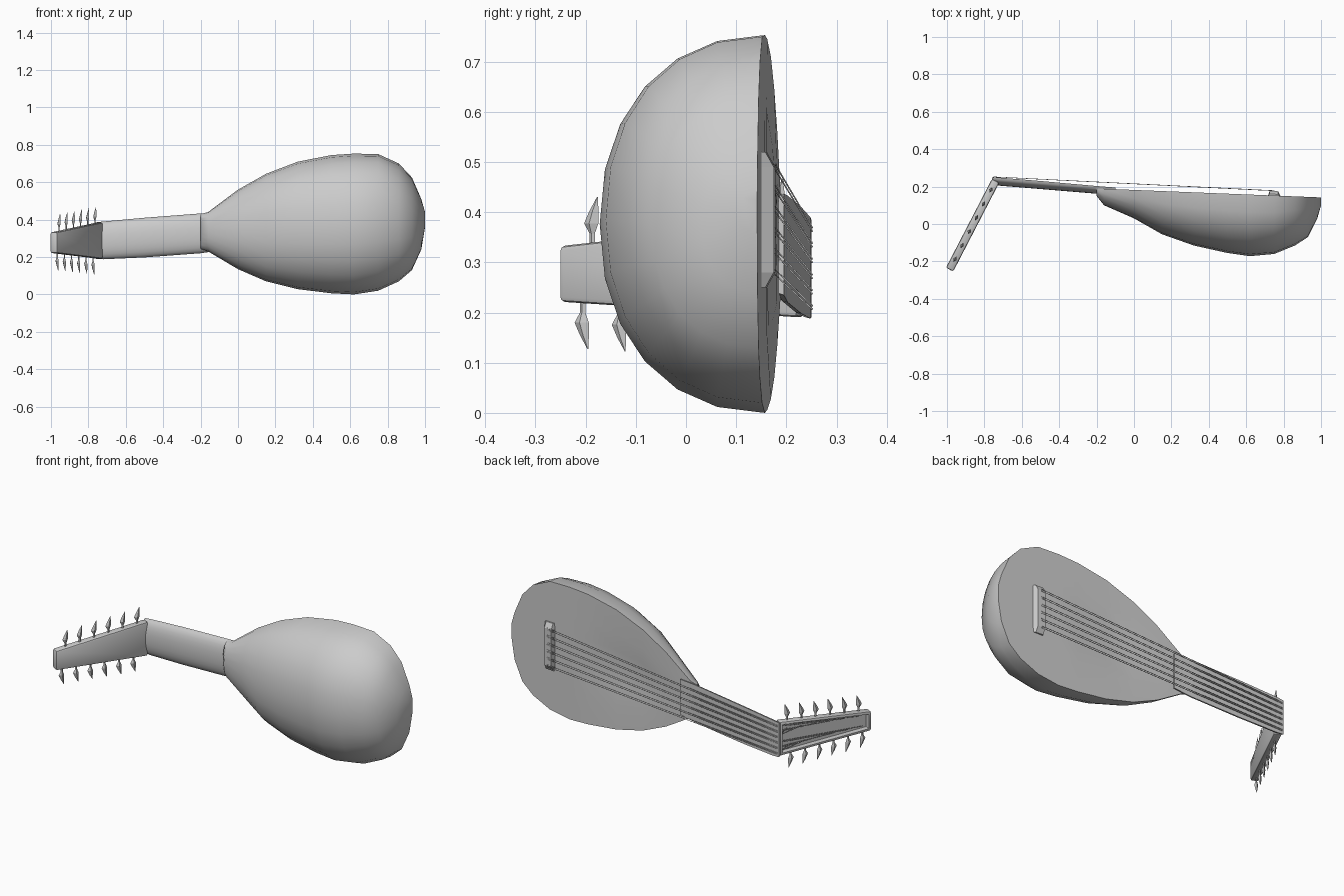
import bpy, bmesh, math
from mathutils import Vector

cube = bpy.data.objects.get("Cube")
if cube:
    bpy.data.objects.remove(cube, do_unlink=True)

GREY = (0.6, 0.6, 0.6, 1)
mat = bpy.data.materials.new("plain grey")
mat.use_nodes = True
mat.diffuse_color = GREY
mat.node_tree.nodes["Principled BSDF"].inputs["Base Color"].default_value = GREY


def add_object(name, data, angle=None):
    ob = bpy.data.objects.new(name, data)
    bpy.context.collection.objects.link(ob)
    data.materials.append(mat)
    if angle:
        bpy.ops.object.select_all(action="DESELECT")
        ob.select_set(True)
        bpy.context.view_layer.objects.active = ob
        bpy.ops.object.shade_smooth_by_angle(angle=math.radians(angle))
    return ob


def finish(name, bm, angle=None):
    bmesh.ops.recalc_face_normals(bm, faces=bm.faces)
    me = bpy.data.meshes.new(name)
    bm.to_mesh(me)
    bm.free()
    return add_object(name, me, angle)


def skin(name, rings, angle=None):
    """Join closed rings of points into a capped solid."""
    bm = bmesh.new()
    loops = [[bm.verts.new(p) for p in ring] for ring in rings]
    n = len(loops[0])
    for a, b in zip(loops, loops[1:]):
        for i in range(n):
            j = (i + 1) % n
            bm.faces.new((a[i], a[j], b[j], b[i]))
    bm.faces.new(loops[0])
    bm.faces.new(loops[-1])
    return finish(name, bm, angle)


def half_round(x, low, high, front, back, dent=0.0, segments=12):
    """Rounded towards the front, nearly flat at the back."""
    mid, half = (low + high) / 2, (high - low) / 2
    ring = []
    for i in range(segments + 1):
        a = math.pi * i / segments
        c = math.cos(a)
        z = mid + half * math.copysign(abs(c) ** 0.92, c)
        ring.append((x, back - (back - front) * max(math.sin(a), 0) ** 0.92, z))
    for t in (-0.6, -0.3, 0, 0.3, 0.6):
        ring.append((x, back - dent * (1 - abs(t)) ** 2, mid + half * t))
    return ring


# Pear-shaped bowl with a soundboard that sinks a little at the sound hole
bowl = [(-.2, .24, .43, .15), (-.16, .23, .44, .1), (0, .135, .56, .03),
        (.15, .07, .645, -.055), (.32, .028, .71, -.115), (.5, .006, .745, -.155),
        (.62, .0, .753, -.172), (.75, .02, .75, -.16), (.86, .07, .7, -.115),
        (.93, .13, .625, -.07), (.98, .24, .51, .03), (1, .36, .44, .1)]
rings = []
for x, low, high, front in bowl:
    dent = 0.03 * math.exp(-((x - 0.24) / 0.15) ** 2)
    rings.append(half_round(x, low, high, front, 0.19 - 0.04 * (x + 0.2), dent))
skin("body", rings, 50)

# Neck with flat fingerboard
neck = [(-.76, .19, .385, .215, .25), (-.72, .188, .39, .205, .248),
        (-.5, .198, .41, .187, .23), (-.2, .22, .433, .162, .203),
        (-.1, .235, .437, .16, .195)]
skin("neck", [half_round(*row) for row in neck], 45)

# Bent-back pegbox: a tapered tray whose opening faces away from the bend
start = Vector((-0.74, 0.231, 0))
along = Vector((-0.46, -0.888, 0)).normalized()
out = Vector((along.y, -along.x, 0))
LENGTH, THICK = 0.535, 0.022


def head_point(t, side, height):
    """t runs from nut to tip, side from -1 to 1 across the width."""
    half = 0.0975 - 0.042 * t
    return start + along * LENGTH * t + out * height + Vector((0, 0, 0.288 - 0.011 * t + side * half))


bm = bmesh.new()
grid = {}
for t in (0, 1):
    for s in (-1, 1):
        for h in (-1, 1):
            grid[t, s, h] = bm.verts.new(head_point(t, s, h * THICK))


def quad(*keys):
    return bm.faces.new([grid[k] for k in keys])


opening = quad((0, -1, 1), (1, -1, 1), (1, 1, 1), (0, 1, 1))
quad((0, -1, -1), (1, -1, -1), (1, 1, -1), (0, 1, -1))
for s in (-1, 1):
    quad((0, s, -1), (1, s, -1), (1, s, 1), (0, s, 1))
for t in (0, 1):
    quad((t, -1, -1), (t, 1, -1), (t, 1, 1), (t, -1, 1))
bmesh.ops.recalc_face_normals(bm, faces=bm.faces)
rim = [e for e in bm.edges]
bmesh.ops.inset_region(bm, faces=[opening], thickness=0.022)
for v in opening.verts:
    v.select = True
floor = bmesh.ops.extrude_discrete_faces(bm, faces=[opening])["faces"][0]
floor_edges = list(floor.edges)
bmesh.ops.translate(bm, verts=list(floor.verts), vec=-out * 0.03)
bmesh.ops.bevel(bm, geom=[e for e in rim if e.is_valid], offset=0.01,
                segments=2, profile=0.5, affect="EDGES")
finish("pegbox", bm, 40)

# Leaf-shaped tuning pegs along both edges of the pegbox
PEGS = 6
peg_roots = []
for side, label in ((1, "upper"), (-1, "lower")):
    up = Vector((0, 0, side))
    for i in range(PEGS):
        t = 0.1 + 0.78 * i / (PEGS - 1) + (0.04 if side < 0 else 0)
        root = head_point(t, side * 0.9, 0)
        peg_roots.append(head_point(t, side * 0.5, 0))
        rings = []
        for reach, wide, lean in ((0, .006, 0), (.025, .006, 0), (.045, .016, .002),
                                  (.07, .010, -.004), (.098, .001, -.012)):
            c = root + up * reach + along * lean
            rings.append([c + along * wide, c + out * wide * 0.6,
                          c - along * wide, c - out * wide * 0.6])
        skin(f"{label}_peg_{i + 1}", rings)

# Bridge glued to the soundboard
rings = []
for z, grow in ((0.25, 0.4), (0.28, 1), (0.49, 1), (0.52, 0.4)):
    top = 0.15 + 0.028 * grow
    rings.append([(0.715, 0.145, z), (0.725, top, z), (0.77, top - 0.003, z), (0.785, 0.145, z)])
skin("bridge", rings)

# Paired strings from bridge over the nut to the pegs
wires = bpy.data.curves.new("strings", "CURVE")
wires.dimensions = "3D"
wires.bevel_depth = 0.0018
wires.bevel_resolution = 0
for i in range(2 * PEGS):
    course, pair = divmod(i, 2)
    u = (course - 2.5) / 2.5
    shift = (pair - 0.5) * 0.01
    upper = course >= PEGS // 2
    peg = peg_roots[(i - PEGS) if upper else (PEGS + i)]
    path = [(0.75, 0.178, 0.385 + u * 0.105 + shift),
            (-0.75, 0.252, 0.288 + u * 0.078 + shift * 0.7), peg]
    spline = wires.splines.new("POLY")
    spline.points.add(len(path) - 1)
    for point, co in zip(spline.points, path):
        point.co = (*co, 1)
add_object("strings", wires)
